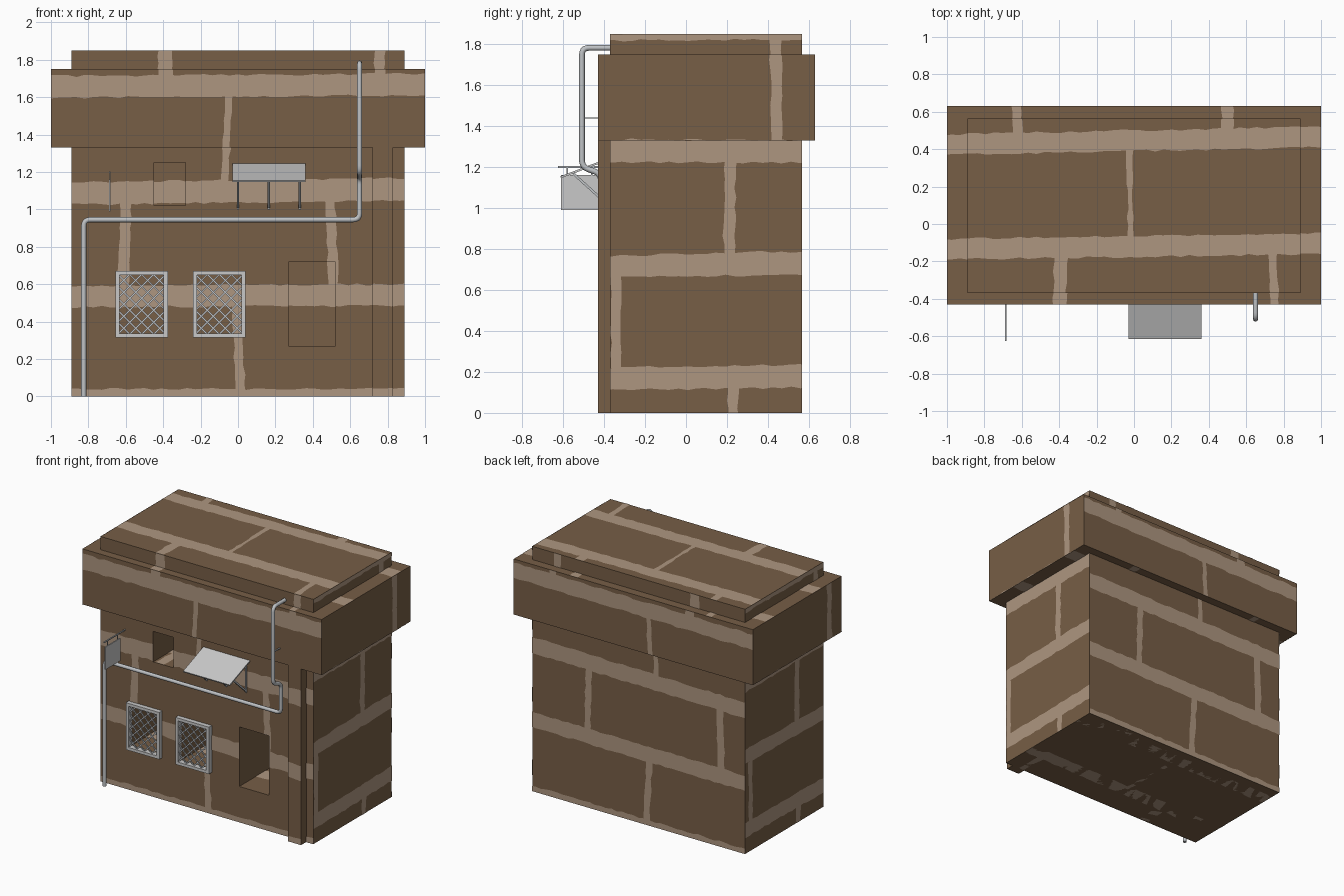
import bpy, bmesh, math, random
from mathutils import Vector

if "Cube" in bpy.data.objects:
    bpy.data.objects.remove(bpy.data.objects["Cube"])

random.seed(4)


def material(name, rgb):
    m = bpy.data.materials.new(name)
    m.diffuse_color = (*rgb, 1)
    m.use_nodes = True
    m.node_tree.nodes["Principled BSDF"].inputs["Base Color"].default_value = m.diffuse_color
    return m


BRICK = material("brown brick", (0.184, 0.112, 0.061))
MORTAR = material("tan mortar", (0.423, 0.305, 0.216))
STEEL = material("pipe steel", (0.52, 0.54, 0.56))
SHEET = material("sheet metal", (0.58, 0.58, 0.58))


def add(name, bm, mat):
    me = bpy.data.meshes.new(name)
    bm.to_mesh(me)
    bm.free()
    me.materials.append(mat)
    ob = bpy.data.objects.new(name, me)
    bpy.context.collection.objects.link(ob)
    return ob


def fill_box(bm, x, y, z):
    verts = bmesh.ops.create_cube(bm, size=1)["verts"]
    for v in verts:
        v.co = [r[0] + (c + 0.5) * (r[1] - r[0]) for r, c in zip((x, y, z), v.co)]


def box(name, x, y, z, mat=BRICK):
    bm = bmesh.new()
    fill_box(bm, x, y, z)
    return add(name, bm, mat)


def fill_bar(bm, a, b, width, depth):
    """Square bar from a to b, width measured along x where possible."""
    a, b = Vector(a), Vector(b)
    d = (b - a).normalized()
    ref = Vector((0, 1, 0)) if abs(d.y) < 0.1 else Vector((1, 0, 0))
    s = d.cross(ref).normalized()
    w, h = (width, depth) if abs(d.y) < 0.1 else (depth, width)
    corners = [s * i * w / 2 + ref * j * h / 2 for i, j in ((-1, -1), (1, -1), (1, 1), (-1, 1))]
    lo = [bm.verts.new(a + c) for c in corners]
    hi = [bm.verts.new(b + c) for c in corners]
    for i in range(4):
        j = (i + 1) % 4
        bm.faces.new((lo[i], lo[j], hi[j], hi[i]))
    bm.faces.new(lo[::-1])
    bm.faces.new(hi)
    bmesh.ops.recalc_face_normals(bm, faces=bm.faces)


def pipe(name, points, radius, bend=0.035):
    """Round tube along a path with filleted corners."""
    pts = [Vector(p) for p in points]
    path = [pts[0]]
    for p, q, r in zip(pts, pts[1:], pts[2:]):
        b = min(bend, (p - q).length / 2, (r - q).length / 2)
        s, e = q + (p - q).normalized() * b, q + (r - q).normalized() * b
        for k in range(6):
            t = k / 5
            path.append(s * (1 - t) ** 2 + q * 2 * t * (1 - t) + e * t * t)
    path.append(pts[-1])
    cu = bpy.data.curves.new(name, 'CURVE')
    cu.dimensions = '3D'
    cu.bevel_depth, cu.bevel_resolution, cu.use_fill_caps = radius, 2, True
    sp = cu.splines.new('POLY')
    sp.points.add(len(path) - 1)
    for s, p in zip(sp.points, path):
        s.co = (*p, 1)
    cu.materials.append(STEEL)
    ob = bpy.data.objects.new(name, cu)
    bpy.context.collection.objects.link(ob)


# Mortar: rough-edged ribbons clipped to a wall rectangle, with holes left out
def mortar(name, axis, value, sign, rect, lines, holes=()):
    bm = bmesh.new()
    for u0, v0, u1, v1, w in lines:
        a, b = Vector((u0, v0, 0)), Vector((u1, v1, 0))
        d = b - a
        side = Vector((-d.y, d.x, 0)).normalized()
        n = max(4, int(d.length / 0.045))
        rows = []
        for i in range(n + 1):
            c = a + d * i / n
            rows.append([bm.verts.new(c + side * (s * w / 2 + random.uniform(-.006, .006)))
                         for s in (-1, 1)])
        for p, q in zip(rows, rows[1:]):
            bm.faces.new((p[0], q[0], q[1], p[1]))
    for r in (rect, *holes):
        for i, co in enumerate(r):
            no = (1, 0, 0) if i < 2 else (0, 1, 0)
            bmesh.ops.bisect_plane(bm, geom=bm.verts[:] + bm.edges[:] + bm.faces[:],
                                   plane_co=[co * k for k in no], plane_no=no)

    def inside(f, r):
        c = f.calc_center_median()
        return r[0] < c.x < r[1] and r[2] < c.y < r[3]
    bad = [f for f in bm.faces if not inside(f, rect) or any(inside(f, h) for h in holes)]
    bmesh.ops.delete(bm, geom=bad, context='FACES')
    val = value + sign * 0.002
    for v in bm.verts:
        u, w = v.co.x, v.co.y
        v.co = ((val, u, w), (u, val, w), (u, w, val))[axis]
    bm.normal_update()
    for f in bm.faces:
        if f.normal[axis] * sign < 0:
            f.normal_flip()
    add(name, bm, MORTAR)


FRONT = [(-1, .01, 1, .012, .06), (-1, .535, 1, .543, .115), (-1, 1.085, 1, 1.108, .12),
         (-1, 1.655, 1, 1.668, .115), (-.61, .58, -.60, 1.04, .06), (.51, .58, .495, 1.06, .05),
         (.015, .02, -.01, .5, .05), (-.07, 1.13, -.05, 1.62, .04),
         (-.39, 1.7, -.39, 1.86, .075), (.755, 1.7, .76, 1.86, .055)]
BACK = [(a - .08 if a == c or abs(a) < .9 else a, b, c - .08 if abs(a) < .9 else c, d, w)
        for a, b, c, d, w in FRONT]
SIDE = [(-.45, 1.28, .65, 1.275, .11), (-.45, .712, .65, .735, .11), (-.45, .165, .65, .18, .11),
        (-.45, 1.835, .65, 1.84, .035), (.21, .77, .215, 1.24, .055), (-.34, .2, -.345, .68, .05),
        (.23, -.02, .23, .14, .05), (.445, 1.32, .435, 1.86, .055)]
LEFT = [(.16 - a, b, .16 - c, d, w) for a, b, c, d, w in SIDE]
LEFT[:4] = [(-.45, b, .65, d, w) for a, b, c, d, w in SIDE[:4]]
TOP = [(-1.02, .425, 1.02, .465, .11), (-1.02, -.135, 1.02, -.105, .11),
       (-.62, .45, -.63, .65, .05), (.5, .48, .5, .65, .06), (-.015, -.1, -.025, .4, .03),
       (-.4, -.45, -.39, -.16, .07), (.755, -.45, .74, -.14, .045)]

# Main block with four recesses cut in the front wall
F, B, DEPTH = -.37, .565, .4
GRILLES = [(-.655, -.375, .315, .67), (-.24, .04, .315, .67)]
HOLES = [(-.45, -.28, 1.02, 1.25), (.27, .52, .27, .72)]
HOLES += [(a + .02, b - .02, c + .02, d - .02) for a, b, c, d in GRILLES]
body = box("main_block", (-.89, .89), (F, B), (0, 1.85))
bm = bmesh.new()
for a, b, c, d in HOLES:
    fill_box(bm, (a, b), (F - .1, F + DEPTH), (c, d))
cutter = add("recess_cutter", bm, BRICK)
cutter.hide_render = True
mod = body.modifiers.new("recesses", 'BOOLEAN')
mod.operation, mod.solver, mod.object = 'DIFFERENCE', 'EXACT', cutter
bpy.context.view_layer.objects.active = body
bpy.ops.object.modifier_apply(modifier=mod.name)
bpy.data.objects.remove(cutter)

# Overhanging band and the single corner strip
box("upper_band", (-1, 1), (-.43, .63), (1.33, 1.75))
box("corner_strip", (.72, .83), (-.43, F + .02), (0, 1.34))

# Mortar on every wall
mortar("front_mortar", 1, F, -1, (-.89, .89, 0, 1.33), FRONT, HOLES)
mortar("strip_mortar", 1, -.43, -1, (.72, .83, 0, 1.33), FRONT)
mortar("band_front_mortar", 1, -.43, -1, (-1, 1, 1.33, 1.75), FRONT)
mortar("cap_front_mortar", 1, F, -1, (-.89, .89, 1.75, 1.85), FRONT)
mortar("back_mortar", 1, B, 1, (-.89, .89, 0, 1.33), BACK)
mortar("band_back_mortar", 1, .63, 1, (-1, 1, 1.33, 1.75), BACK)
mortar("cap_back_mortar", 1, B, 1, (-.89, .89, 1.75, 1.85), BACK)
for s, lines, n in ((1, SIDE, "right"), (-1, LEFT, "left")):
    mortar(n + "_mortar", 0, s * .89, s, (F, B, 0, 1.33), lines)
    mortar(n + "_band_mortar", 0, s, s, (-.43, .63, 1.33, 1.75), lines)
    mortar(n + "_cap_mortar", 0, s * .89, s, (F, B, 1.75, 1.85), lines)
plan = (-.89, .89, F, B)
mortar("roof_mortar", 2, 1.85, 1, plan, TOP)
mortar("band_top_mortar", 2, 1.75, 1, (-1, 1, -.43, .63), TOP, [plan])
mortar("band_under_mortar", 2, 1.33, -1, (-1, 1, -.43, .63), TOP, [plan])
mortar("base_mortar", 2, .002, -1, plan, TOP)
for i, h in enumerate(HOLES):
    mortar(f"recess_back_mortar_{i}", 1, F + DEPTH, -1, h, FRONT)
    mortar(f"recess_floor_mortar_{i}", 2, h[2], 1, (h[0], h[1], F, F + DEPTH), TOP)

# Window grilles: square frame with a diagonal lattice
for n, (x0, x1, z0, z1) in enumerate(GRILLES):
    bm = bmesh.new()
    y, t = (-.405, F + .005), .022
    for xs, zs in (((x0, x0 + t), (z0, z1)), ((x1 - t, x1), (z0, z1)),
                   ((x0 + t, x1 - t), (z0, z0 + t)), ((x0 + t, x1 - t), (z1 - t, z1))):
        fill_box(bm, xs, y, zs)
    add(f"grille_frame_{n}", bm, SHEET)
    bm = bmesh.new()
    w, h = x1 - x0 - .03, z1 - z0 - .03
    for k in range(1, 9):
        c = (w + h) * k / 9            # diagonal u + v = c, clipped to the frame
        u0, u1 = max(0, c - h), min(w, c)
        for m in (0, 1):
            ends = [((w - u if m else u) + x0 + .015, -.382 - .006 * m, c - u + z0 + .015)
                    for u in (u0, u1)]
            fill_bar(bm, *ends, .009, .006)
    add(f"grille_lattice_{n}", bm, STEEL)

# Awning sheet on three wall brackets
bm = bmesh.new()
fill_bar(bm, (.165, -.612, 1.15), (.165, F, 1.242), .39, .01)
add("awning_sheet", bm, SHEET)
bm = bmesh.new()
for x in (0, .165, .33):
    fill_bar(bm, (x, -.55, 1.168), (x, F, 1.005), .012, .012)
    fill_bar(bm, (x, -.376, 1.0), (x, -.376, 1.235), .012, .012)
add("awning_brackets", bm, STEEL)

# Hanging plate on a wall rod
box("hanging_plate", (-.689, -.681), (-.61, -.43), (.99, 1.16), SHEET)
bm = bmesh.new()
fill_box(bm, (-.689, -.681), (-.625, F), (1.196, 1.204))
for y in (-.58, -.46):
    fill_box(bm, (-.688, -.682), (y - .003, y + .003), (1.15, 1.2))
add("plate_rod", bm, STEEL)

# Pipe from the cap, down and across the wall to the ground, with one clamp
pipe("wall_pipe", [(.65, -.36, 1.782), (.65, -.508, 1.782), (.65, -.508, 1.2),
                   (.65, -.415, 1.168), (.65, -.415, .945), (-.825, -.415, .945),
                   (-.825, -.415, 0)], .014)
box("pipe_clamp", (.645, .655), (-.51, -.42), (1.437, 1.443), STEEL)
